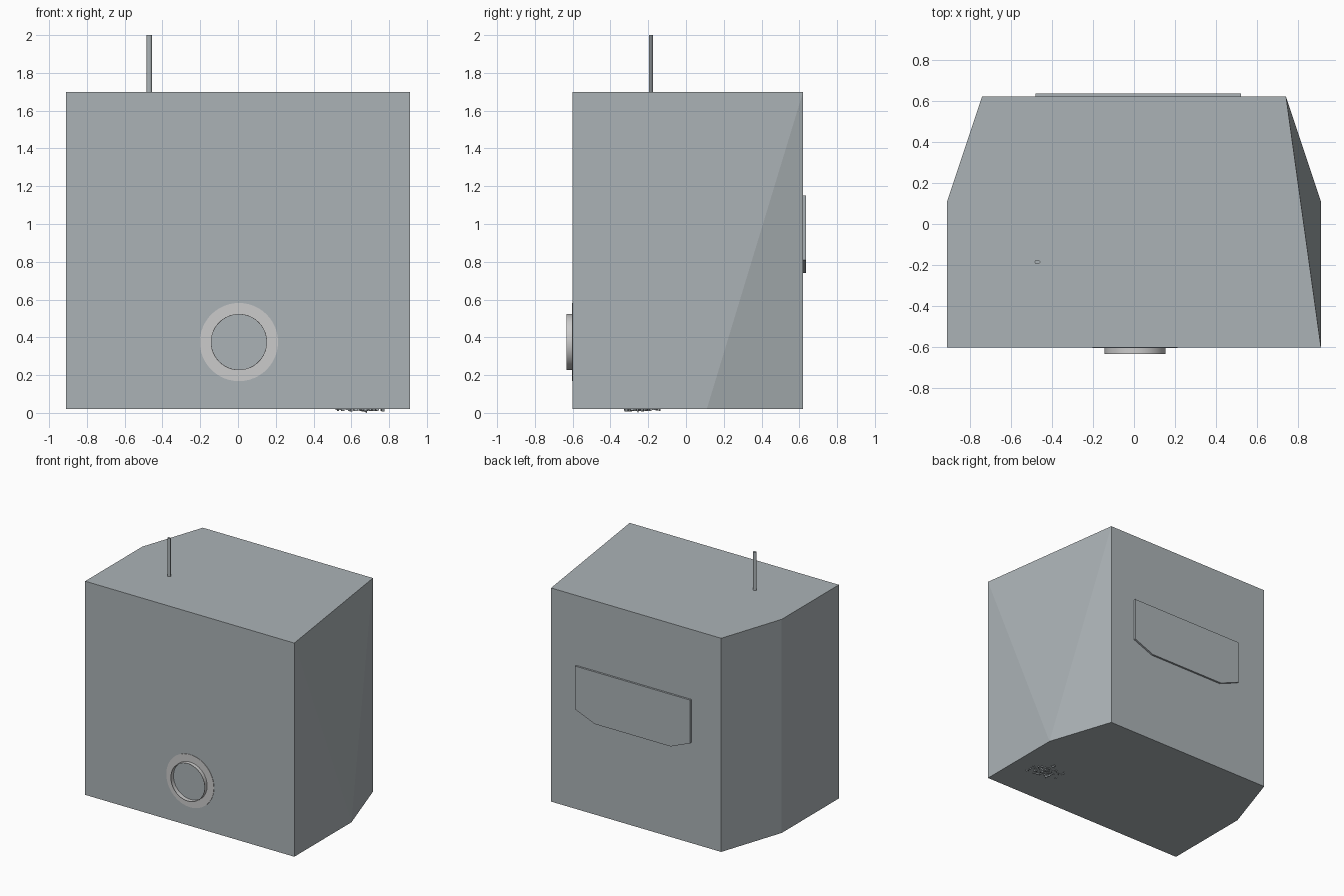
import bpy, bmesh, math, random
from mathutils import Vector, Matrix

if "Cube" in bpy.data.objects:
    bpy.data.objects.remove(bpy.data.objects["Cube"])

random.seed(4)
slate = bpy.data.materials.new("slate_grey")
slate.diffuse_color = (0.41, 0.45, 0.47, 1)
slate.use_nodes = True
slate.node_tree.nodes["Principled BSDF"].inputs["Base Color"].default_value = slate.diffuse_color


def finish(name, bm, mat=None):
    bmesh.ops.recalc_face_normals(bm, faces=bm.faces)
    mesh = bpy.data.meshes.new(name)
    bm.to_mesh(mesh)
    bm.free()
    obj = bpy.data.objects.new(name, mesh)
    bpy.context.collection.objects.link(obj)
    if mat:
        mesh.materials.append(mat)
    return obj


def smooth(obj):
    bpy.ops.object.select_all(action='DESELECT')
    obj.select_set(True)
    bpy.context.view_layer.objects.active = obj
    bpy.ops.object.shade_smooth_by_angle(angle=math.radians(30))


# Cabinet: chamfered footprint, the right chamfer fading out towards the top
BOTTOM, TOP = 0.02, 1.70
left = [(-0.74, 0.62), (-0.91, 0.11), (-0.91, -0.60)]
right = [(0.91, -0.60), (0.91, 0.11), (0.74, 0.62)]
bm = bmesh.new()
lower = [bm.verts.new((x, y, BOTTOM)) for x, y in left + right]
upper = [bm.verts.new((x, y, TOP)) for x, y in left + [right[0], right[2]]]
bm.faces.new(lower)
bm.faces.new(upper)
for i in range(3):
    bm.faces.new((lower[i], lower[i + 1], upper[i + 1], upper[i]))
bm.faces.new((lower[3], lower[4], upper[3]))
bm.faces.new((lower[4], upper[4], upper[3]))
bm.faces.new((lower[4], lower[5], upper[4]))
bm.faces.new((lower[5], lower[0], upper[0], upper[4]))
finish("cabinet", bm, slate)

# Antenna rod with a slightly oval section
bm = bmesh.new()
bmesh.ops.create_cone(bm, cap_ends=True, segments=16, radius1=0.014, radius2=0.014, depth=0.32,
                      matrix=Matrix.Translation((-0.47, -0.185, 1.84)) @ Matrix.Diagonal((1, 0.72, 1, 1)))
smooth(finish("antenna", bm, slate))

# Round port on the front: flat flange with a short open collar
bm = bmesh.new()
profile = [(0.207, -0.598), (0.207, -0.603), (0.149, -0.603), (0.149, -0.633), (0.146, -0.633), (0.146, -0.600)]
N = 48
rings = [[bm.verts.new((0.005 + r * math.cos(2 * math.pi * i / N), y, 0.375 + r * math.sin(2 * math.pi * i / N)))
          for i in range(N)] for r, y in profile]
for a, b in zip(rings, rings[1:]):
    for i in range(N):
        j = (i + 1) % N
        bm.faces.new((a[i], a[j], b[j], b[i]))
smooth(finish("front_port", bm))

# Rear panel with clipped lower corners
bm = bmesh.new()
outline = [(-0.48, 1.15), (-0.48, 0.81), (-0.31, 0.74), (0.35, 0.74), (0.52, 0.81), (0.52, 1.15)]
face = bm.faces.new([bm.verts.new((x, 0.615, z)) for x, z in outline])
ext = bmesh.ops.extrude_face_region(bm, geom=[face], use_keep_orig=True)
for v in ext["geom"]:
    if isinstance(v, bmesh.types.BMVert):
        v.co.y = 0.635
finish("rear_panel", bm, slate)

# Scattered debris under the base
bm = bmesh.new()
for _ in range(60):
    x = max(0.49, min(0.80, random.gauss(0.65, 0.06)))
    y = max(-0.36, min(-0.14, random.gauss(-0.25, 0.045)))
    at = Matrix.Translation((x, y, BOTTOM - 0.002))
    bmesh.ops.create_cube(bm, size=1, matrix=at @ Matrix.Rotation(random.uniform(0, 3.1), 4, 'Z')
                          @ Matrix.Diagonal((0.018, 0.005, random.uniform(0.006, 0.02), 1)))
for v in bm.verts:
    v.co.z = max(0.005, v.co.z)
min(bm.verts, key=lambda v: v.co.z).co.z = 0
finish("base_debris", bm, slate)
